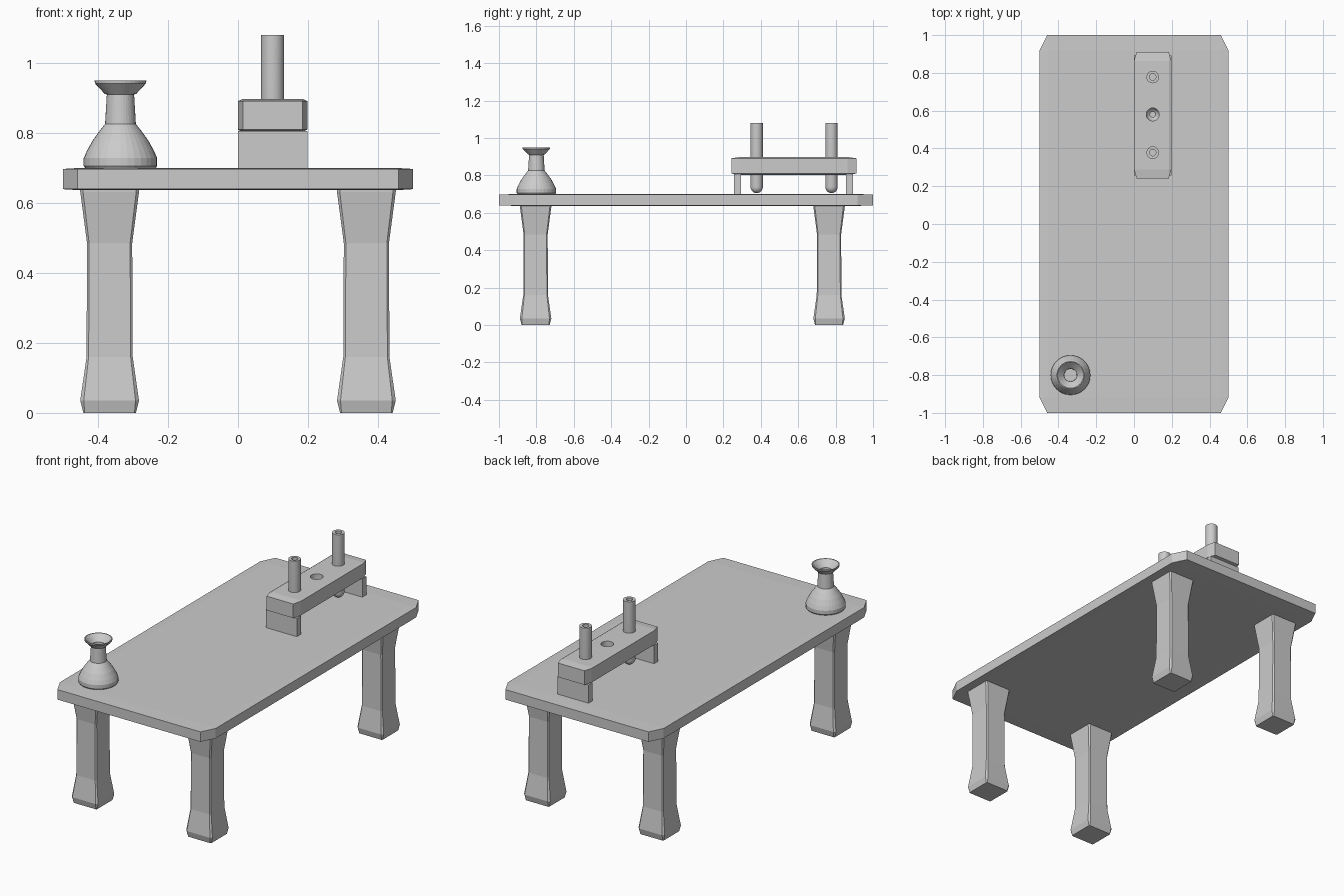
import bpy, bmesh
from math import sin, cos, pi

if "Cube" in bpy.data.objects:
    bpy.data.objects.remove(bpy.data.objects["Cube"])


def make_object(name, bm):
    bmesh.ops.recalc_face_normals(bm, faces=bm.faces)
    mesh = bpy.data.meshes.new(name)
    bm.to_mesh(mesh)
    bm.free()
    obj = bpy.data.objects.new(name, mesh)
    bpy.context.collection.objects.link(obj)
    return obj


def box(name, lo, hi, bevel=0.0):
    """Box from lo to hi; the bevel is a fraction of each dimension."""
    bm = bmesh.new()
    bmesh.ops.create_cube(bm, size=1)
    if bevel:
        bmesh.ops.bevel(bm, geom=bm.edges[:], offset=bevel, segments=1,
                        profile=0.5, affect='EDGES')
    for v in bm.verts:
        for i in range(3):
            v.co[i] = (lo[i] + hi[i]) / 2 + v.co[i] * (hi[i] - lo[i])
    return make_object(name, bm)


def loft(name, rings):
    """Join stacked rings of points and cap both ends."""
    bm = bmesh.new()
    loops = [[bm.verts.new(p) for p in ring] for ring in rings]
    n = len(loops[0])
    for a, b in zip(loops, loops[1:]):
        for i in range(n):
            j = (i + 1) % n
            bm.faces.new((a[i], a[j], b[j], b[i]))
    bm.faces.new(loops[0])
    bm.faces.new(loops[-1])
    return make_object(name, bm)


def lathe(name, x, y, profile, n=32):
    return loft(name, [[(x + r * cos(2 * pi * i / n), y + r * sin(2 * pi * i / n), z)
                        for i in range(n)] for r, z in profile])


def smooth(obj, angle=0.6):
    bpy.ops.object.select_all(action='DESELECT')
    obj.select_set(True)
    bpy.context.view_layer.objects.active = obj
    bpy.ops.object.shade_smooth_by_angle(angle=angle)


# Table top
box("table_top", (-0.5, -1, 0.637), (0.5, 1, 0.70), 0.041)

# Legs: chamfered square sections (half width, chamfer, height)
sections = [(0.075, 0.004, 0), (0.084, 0.010, 0.035), (0.066, 0.006, 0.16),
            (0.0645, 0.006, 0.485), (0.084, 0.008, 0.632), (0.084, 0.008, 0.64)]
for side, x in (("left", -0.367), ("right", 0.367)):
    for end, y in (("front", -0.804), ("back", 0.765)):
        rings = []
        for h, c, z in sections:
            k = h - c
            outline = [(h, -k), (h, k), (k, h), (-k, h),
                       (-h, k), (-h, -k), (-k, -h), (k, -h)]
            rings.append([(x + px, y + py, z) for px, py in outline])
        loft(f"{end}_{side}_leg", rings)

# Flask with a flared, open mouth
lathe("flask", -0.336, -0.80, [
    (0.100, 0.699), (0.105, 0.706), (0.105, 0.728), (0.096, 0.749),
    (0.080, 0.778), (0.060, 0.806), (0.044, 0.826), (0.039, 0.91),
    (0.045, 0.912), (0.073, 0.942), (0.074, 0.950), (0.069, 0.950),
    (0.034, 0.914), (0.033, 0.83)])

# Tube rack: bar with an empty socket, on two upright plates
RX, RY = 0.099, 0.58
bar = box("rack_bar", (0, 0.242, 0.803), (0.198, 0.911, 0.898), 0.07)
cutter = lathe("socket_cutter", RX, RY, [
    (0.016, 0.825), (0.026, 0.833), (0.032, 0.845), (0.034, 0.86), (0.034, 0.95)])
cutter.hide_render = True
cutter.hide_viewport = True
cut = bar.modifiers.new("socket", 'BOOLEAN')
cut.operation = 'DIFFERENCE'
cut.object = cutter
for name, y in (("front", 0.256), ("back", 0.856)):
    box(f"rack_{name}_plate", (0, y, 0.699), (0.198, y + 0.037, 0.806))

# Test tubes with round bottoms and open tops
R = 0.033
dome = [(R * sin(a), 0.738 - R * cos(a)) for a in (0.12, 0.4, 0.7, 1.0, 1.3, pi / 2)]
for name, y in (("front", 0.378), ("back", 0.778)):
    tube = lathe(f"{name}_test_tube", RX, y, dome + [
        (R, 1.08), (0.017, 1.08), (0.017, 0.75), (0.006, 0.735)])
    smooth(tube)
